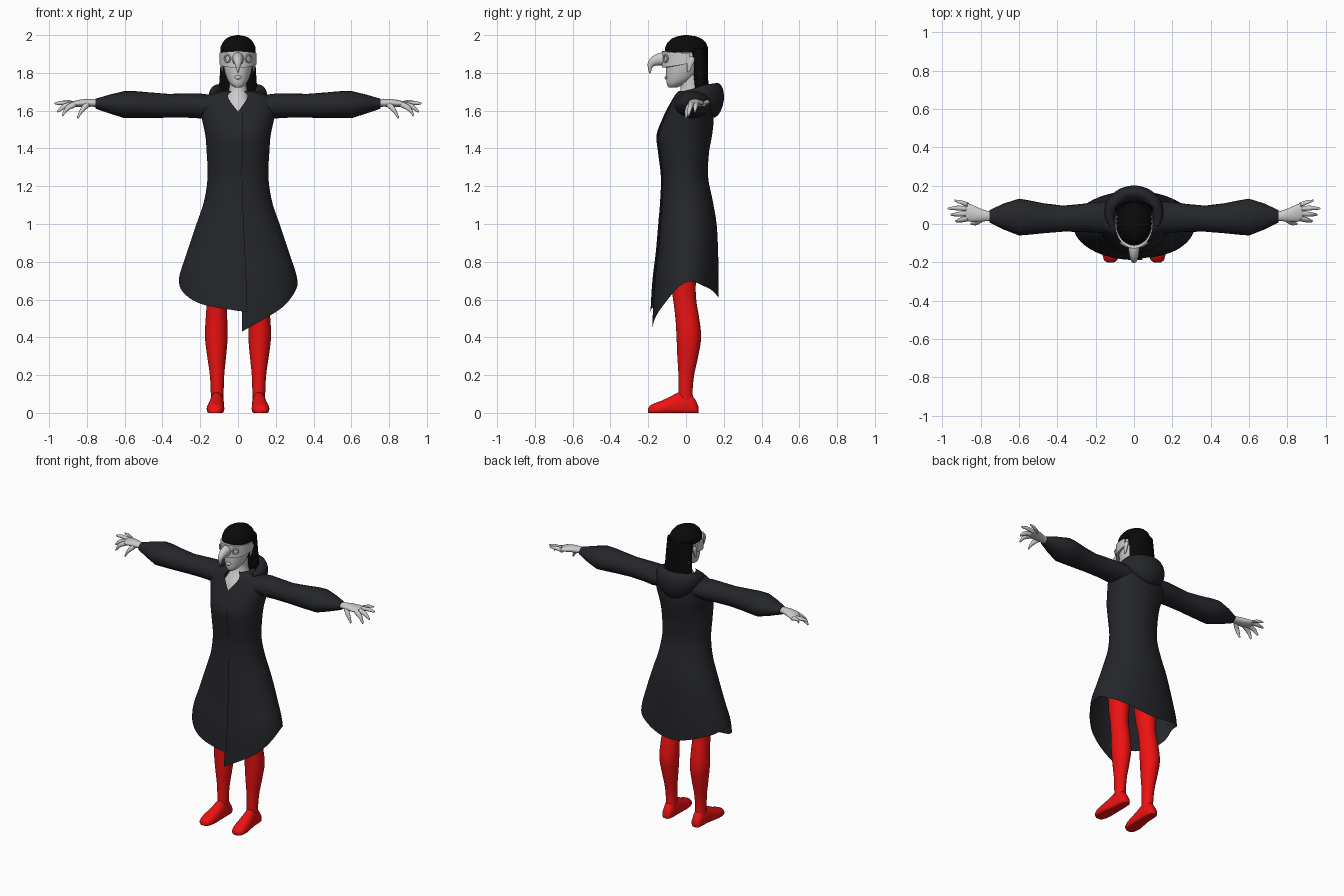
import bpy, bmesh
from math import sin, cos, radians, pi
from mathutils import Vector


def material(name, rgb):
    m = bpy.data.materials.new(name)
    m.diffuse_color = (*rgb, 1)
    return m


CLOTH = material("charcoal_cloth", (0.018, 0.019, 0.023))
RED = material("red_stocking", (0.85, 0.006, 0.006))
BLACK = material("black_hair", (0.003, 0.003, 0.003))


def curve(keys, t):
    """Smooth interpolation through rows of (position, value, ...)."""
    if t <= keys[0][0]:
        return keys[0][1:]
    if t >= keys[-1][0]:
        return keys[-1][1:]
    i = max(k for k in range(len(keys) - 1) if keys[k][0] <= t)

    def slope(k, c):
        a, b = keys[max(k - 1, 0)], keys[min(k + 1, len(keys) - 1)]
        return (b[c] - a[c]) / (b[0] - a[0])
    a, b = keys[i], keys[i + 1]
    d = b[0] - a[0]
    s = (t - a[0]) / d
    return [(2*s**3 - 3*s*s + 1) * a[c] + (s**3 - 2*s*s + s) * d * slope(i, c)
            + (3*s*s - 2*s**3) * b[c] + (s**3 - s*s) * d * slope(i + 1, c)
            for c in range(1, len(a))]


def resample(keys, n):
    ts = [keys[0][0] + (keys[-1][0] - keys[0][0]) * i / n for i in range(n + 1)]
    return [(t, *curve(keys, t)) for t in ts]


def loft(name, rings, mat=None, closed=True, mirror=False, angle=40):
    bm = bmesh.new()
    rows = [[bm.verts.new(p) for p in r] for r in rings]
    n = len(rows[0])
    for a, b in zip(rows, rows[1:]):
        for j in range(n if closed else n - 1):
            k = (j + 1) % n
            bm.faces.new((a[j], a[k], b[k], b[j]))
    if closed:
        bm.faces.new(rows[0])
        bm.faces.new(rows[-1])
    bmesh.ops.recalc_face_normals(bm, faces=bm.faces)
    me = bpy.data.meshes.new(name)
    bm.to_mesh(me)
    bm.free()
    ob = bpy.data.objects.new(name, me)
    bpy.context.collection.objects.link(ob)
    if mat:
        me.materials.append(mat)
    bpy.ops.object.select_all(action='DESELECT')
    bpy.context.view_layer.objects.active = ob
    ob.select_set(True)
    bpy.ops.object.shade_smooth_by_angle(angle=radians(angle))
    if mirror:
        ob.modifiers.new("mirror", 'MIRROR').use_mirror_merge = False
    return ob


def ring(c, u, v, n=24):
    c, u, v = Vector(c), Vector(u), Vector(v)
    return [c + u * cos(2*pi*i/n) + v * sin(2*pi*i/n) for i in range(n)]


def z_ring(z, x, hw, front, back, n=28):
    return ring((x, (front + back) / 2, z), (hw, 0, 0), (0, (back - front) / 2, 0), n)


def x_ring(x, y, z, ry, rz, n=24):
    return ring((x, y, z), (0, ry, 0), (0, 0, rz), n)


# Coat: one wrapped sheet with slanted hem, overlapping front and V neck
# height, half width, front y, back y
BODY = [(0.5, .315, -.19, .17), (0.7, .315, -.178, .172), (0.85, .27, -.16, .17),
        (1.0, .22, -.147, .162), (1.12, .18, -.137, .142), (1.25, .161, -.133, .117),
        (1.38, .166, -.148, .122), (1.47, .173, -.156, .138), (1.55, .19, -.128, .146),
        (1.61, .20, -.10, .142), (1.66, .19, -.075, .13), (1.685, .15, -.062, .115),
        (1.705, .075, -.045, .085)]
HEM = [(-8, .535), (0, .54), (40, .58), (70, .65), (90, .71), (130, .67),
       (180, .61), (230, .665), (270, .69), (315, .55), (356, .43)]
COLS, ROWS = 91, 44
coat = []
for r in range(ROWS + 1):
    t = 1 - (1 - r / ROWS) ** 1.5
    row = []
    for c in range(COLS + 1):
        phi = -8 + 364 * c / COLS
        hem = curve(HEM, phi)[0]
        top = 1.595 + 0.11 * min(1, min(abs(phi), abs(360 - phi)) / 25)
        z = hem + (top - hem) * t
        hw, f, b = curve(BODY, z)
        under = 1 - 0.07 * max(0, (phi - 315) / 41)
        a = radians(phi)
        row.append((-hw * sin(a) * under, (f + b) / 2 - (b - f) / 2 * cos(a) * under, z))
    coat.append(row)
loft("coat_body", coat, CLOTH, closed=False)

# Sleeves
loft("sleeves", [x_ring(*k) for k in (
    (.12, .035, 1.625, .085, .055), (.20, .035, 1.625, .08, .066),
    (.27, .032, 1.627, .073, .064), (.37, .028, 1.626, .068, .063),
    (.47, .03, 1.629, .078, .068), (.55, .034, 1.632, .09, .072), (.60, .036, 1.632, .096, .072),
    (.68, .039, 1.635, .068, .05), (.755, .04, 1.637, .032, .026))], CLOTH, mirror=True)

# Lowered hood draped round the back of the neck
hood = []
for i in range(41):
    a = radians(-25 + 230 * i / 40)
    w = max(0, sin(a)) ** 1.3
    e = min(1, min(i, 40 - i) / 9)
    zc, rz, rt = 1.69 - .035 * w, .015 + .027 * e + .05 * w, .015 + .022 * e + .008 * w
    out = Vector((cos(a), sin(a), 0))
    c = Vector((.125 * cos(a), .04 + .115 * sin(a), zc))
    hood.append(ring(c, out * rt, Vector((0, 0, rz)) + out * .01 * w, 18))
loft("hood", hood, CLOTH)

# Legs and feet
LEG = [(.04, .11, .034, -.035, .045), (.1, .11, .034, -.04, .035), (.2, .111, .038, -.04, .043),
       (.3, .113, .05, -.046, .065), (.4, .115, .06, -.05, .08), (.5, .114, .057, -.056, .07),
       (.6, .112, .053, -.068, .054), (.7, .108, .062, -.083, .053), (.85, .1, .075, -.09, .075),
       (1.0, .09, .085, -.09, .09)]
loft("legs", [z_ring(*k) for k in resample(LEG, 32)], RED, mirror=True)


def foot_ring(y, x, hw, top):
    return [(x + hw * cos(i * pi / 12), y, max(0, top * (.35 + .65 * sin(i * pi / 12))))
            for i in range(24)]


FOOT = [(-.2, .122, .018, .025), (-.19, .122, .034, .04), (-.165, .121, .043, .052),
        (-.13, .119, .047, .064), (-.08, .115, .042, .088), (-.03, .111, .037, .115),
        (.03, .11, .035, .10), (.055, .11, .03, .06), (.065, .11, .016, .035)]
loft("feet", [foot_ring(*k) for k in FOOT], RED, mirror=True, angle=60)

# Hands: palm plus tapered, gently curled fingers
loft("palms", [x_ring(*k) for k in (
    (.72, .04, 1.637, .026, .021), (.77, .042, 1.641, .027, .02), (.81, .048, 1.641, .036, .021),
    (.85, .057, 1.638, .046, .018), (.88, .064, 1.634, .046, .013))], mirror=True)
FINGERS = {"thumb": ((.795, .025, 1.635), (.825, .006, 1.605), (.85, .0, 1.562)),
           "index_finger": ((.865, .03, 1.634), (.905, .02, 1.612), (.93, .014, 1.575)),
           "middle_finger": ((.87, .055, 1.634), (.92, .05, 1.622), (.955, .048, 1.595)),
           "ring_finger": ((.87, .08, 1.636), (.925, .083, 1.64), (.97, .08, 1.637)),
           "little_finger": ((.865, .1, 1.636), (.9, .112, 1.645), (.935, .122, 1.645))}
for name, (a, b, c) in FINGERS.items():
    keys = resample([(0, *a, .014), (.5, *b, .012), (1, *c, .005)], 8)
    loft(name, [ring((x, y, z), (.3 * r, r, 0), (.5 * r, 0, r), 12)
                for _, x, y, z, r in keys], mirror=True)

# Neck and upper chest inside the V opening
NECK = [(1.56, 0, .10, -.095, .09), (1.62, 0, .09, -.078, .09), (1.67, 0, .065, -.05, .085),
        (1.71, 0, .048, -.03, .08), (1.79, 0, .046, -.03, .08)]
loft("neck", [z_ring(*k) for k in resample(NECK, 14)])

# Head and ears
HEAD = [(1.722, 0, .015, -.09, -.05), (1.735, 0, .035, -.1, -.02), (1.76, 0, .054, -.104, .03),
        (1.8, 0, .069, -.106, .065), (1.85, 0, .078, -.106, .09), (1.9, 0, .08, -.105, .1),
        (1.95, 0, .072, -.088, .095), (1.985, 0, .035, -.04, .05)]
loft("head", [z_ring(*k) for k in resample(HEAD, 24)])
loft("lips", [x_ring(x, -.104, 1.776, r * .8, r) for x, r in
              ((-.022, .001), (-.012, .008), (0, .011), (.012, .008), (.022, .001))])
loft("ears", [ring((.084, .022 + (z - 1.85) * .2, z), (w * .5, 0, 0), (0, w, 0), 14) for z, w in
              ((1.805, .004), (1.815, .01), (1.84, .016), (1.865, .022), (1.88, .016), (1.886, .004))],
     mirror=True)

# Hair: rounded crown with straight fringe, long fall at the back
CROWN = [(1.908, 0, .093, -.112, .116), (1.935, 0, .093, -.11, .116), (1.96, 0, .082, -.099, .105),
         (1.98, 0, .065, -.078, .085), (1.993, 0, .042, -.048, .055), (2.0, 0, .008, -.01, .012)]
loft("hair_crown", [z_ring(*k) for k in CROWN], BLACK, angle=60)
FALL = [(1.69, 0, .094, .055, .115), (1.72, 0, .1, .045, .119), (1.78, 0, .097, .038, .117),
        (1.85, 0, .093, .03, .116), (1.93, 0, .092, .0, .115)]
loft("hair_fall", [z_ring(*k) for k in resample(FALL, 10)], BLACK)

# Beaked half mask: band, curved beak, eye rims
band = []
for i in range(33):
    d = -100 + 200 * i / 32
    a = radians(d)
    low, high = 1.828 + .024 * (abs(d) / 100) ** 2, 1.916 - .012 * abs(d) / 100
    outer, inner = (.098 * sin(a), -.128 * cos(a)), (.085 * sin(a), -.108 * cos(a))
    band.append([(*outer, low), (*outer, high), (*inner, high), (*inner, low)])
loft("mask_band", band)
BEAK = [(0, -.10, 1.874, .034, .038, 0), (.3, -.14, 1.872, .028, .033, .15),
        (.6, -.172, 1.86, .022, .025, .5), (.8, -.19, 1.838, .014, .016, 1.0),
        (1, -.191, 1.797, .002, .003, 1.5)]
loft("mask_beak", [ring((0, y, z), (w, 0, 0), (0, -h * sin(t), h * cos(t)), 18)
                   for _, y, z, w, h, t in resample(BEAK, 16)])
for s in (-1, 1):
    bpy.ops.mesh.primitive_torus_add(location=(s * .056, -.108, 1.876), major_radius=.018,
                                     minor_radius=.005, major_segments=24, minor_segments=8,
                                     rotation=(radians(90), 0, s * radians(35)))
    bpy.context.object.name = "mask_eye_rim"
    bpy.ops.object.shade_smooth_by_angle()
